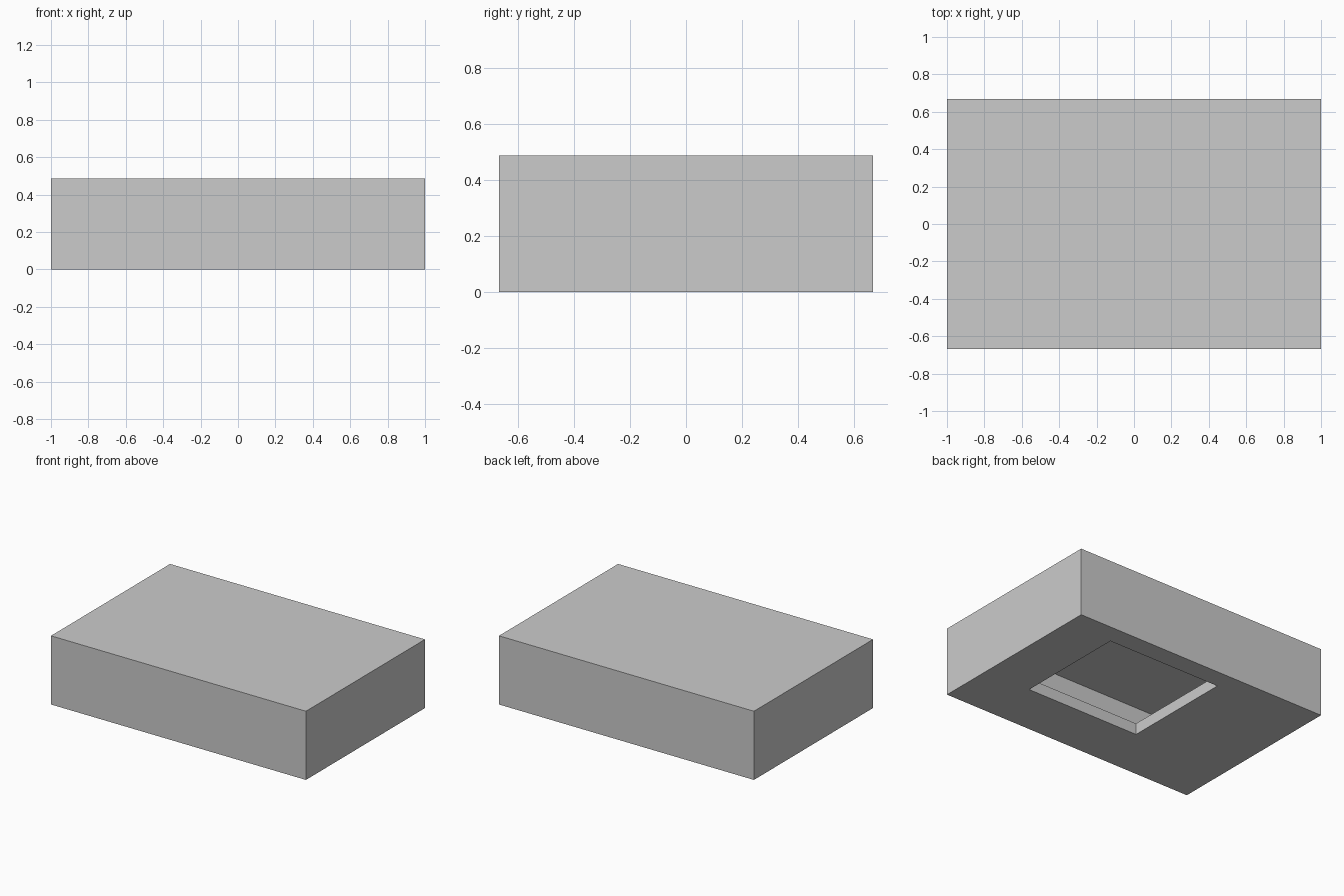
import bpy, bmesh

if "Cube" in bpy.data.objects:
    bpy.data.objects.remove(bpy.data.objects["Cube"])


def ring(bm, x0, x1, y0, y1, z):
    """Rectangle of four vertices at height z."""
    return [bm.verts.new((x, y, z)) for x, y in
            ((x0, y0), (x1, y0), (x1, y1), (x0, y1))]


def add_part(name, sections, cap_start=False):
    """Skin a run of rectangular sections into one object."""
    bm = bmesh.new()
    rings = [ring(bm, *s) for s in sections]
    for a, b in zip(rings, rings[1:]):
        for i in range(4):
            j = (i + 1) % 4
            bm.faces.new((a[i], b[i], b[j], a[j]))
    if cap_start:
        bm.faces.new(rings[0])
    mesh = bpy.data.meshes.new(name)
    bm.to_mesh(mesh)
    bm.free()
    obj = bpy.data.objects.new(name, mesh)
    bpy.context.collection.objects.link(obj)
    return obj


opening = (-0.252, 0.64, -0.28, 0.528)
block = (-1.0, 1.0, -0.667, 0.667)

# Hollow casing with an off-centre opening in the underside
add_part("casing", [block + (0.487,), block + (0.0,), opening + (0.0,),
                    opening + (0.04,)], cap_start=True)

# Second layer of the opening's rim
add_part("opening_rim", [opening + (0.04,), opening + (0.08,)])
